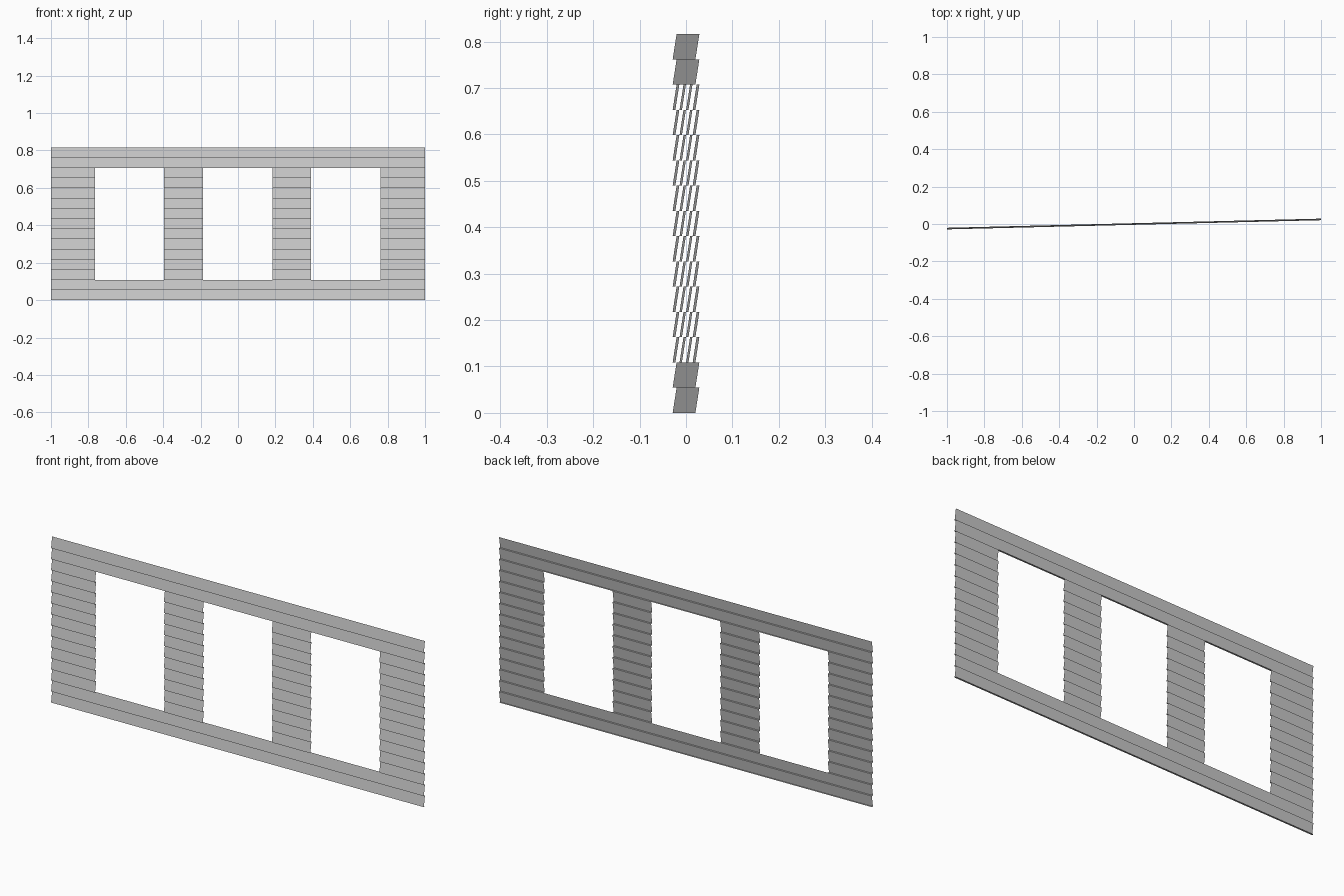
import bpy, bmesh

if "Cube" in bpy.data.objects:
    bpy.data.objects.remove(bpy.data.objects["Cube"])

ROWS = 15
ROW_H = 0.816 / ROWS      # height of one board
LAP = 0.0085              # how far a board's foot stands in front of its top
SKEW = 0.0245             # the wall is turned slightly: y changes along x


def siding(name, x0, x1, first, last):
    """Thin lapped boards: a small ledge under each slanted face."""
    profile = []
    for i in range(first, last):
        z = i * ROW_H
        profile += [(LAP / 2, z), (-LAP / 2, z)]
    profile.append((LAP / 2, last * ROW_H))
    bm = bmesh.new()
    cols = [[bm.verts.new((x, y + SKEW * x, z)) for y, z in profile]
            for x in (x0, x1)]
    a, b = cols
    for i in range(len(profile) - 1):
        bm.faces.new((a[i], b[i], b[i + 1], a[i + 1]))
    mesh = bpy.data.meshes.new(name)
    bm.to_mesh(mesh)
    bm.free()
    obj = bpy.data.objects.new(name, mesh)
    bpy.context.collection.objects.link(obj)


# Full-width bands below and above the window openings
siding("lower_siding", -1, 1, 0, 2)
siding("upper_siding", -1, 1, 13, 15)

# Four piers between the three openings
piers = [(-1, -0.764), (-0.395, -0.186), (0.184, 0.391), (0.761, 1)]
for n, (x0, x1) in enumerate(piers, 1):
    siding(f"siding_pier_{n}", x0, x1, 2, 13)
